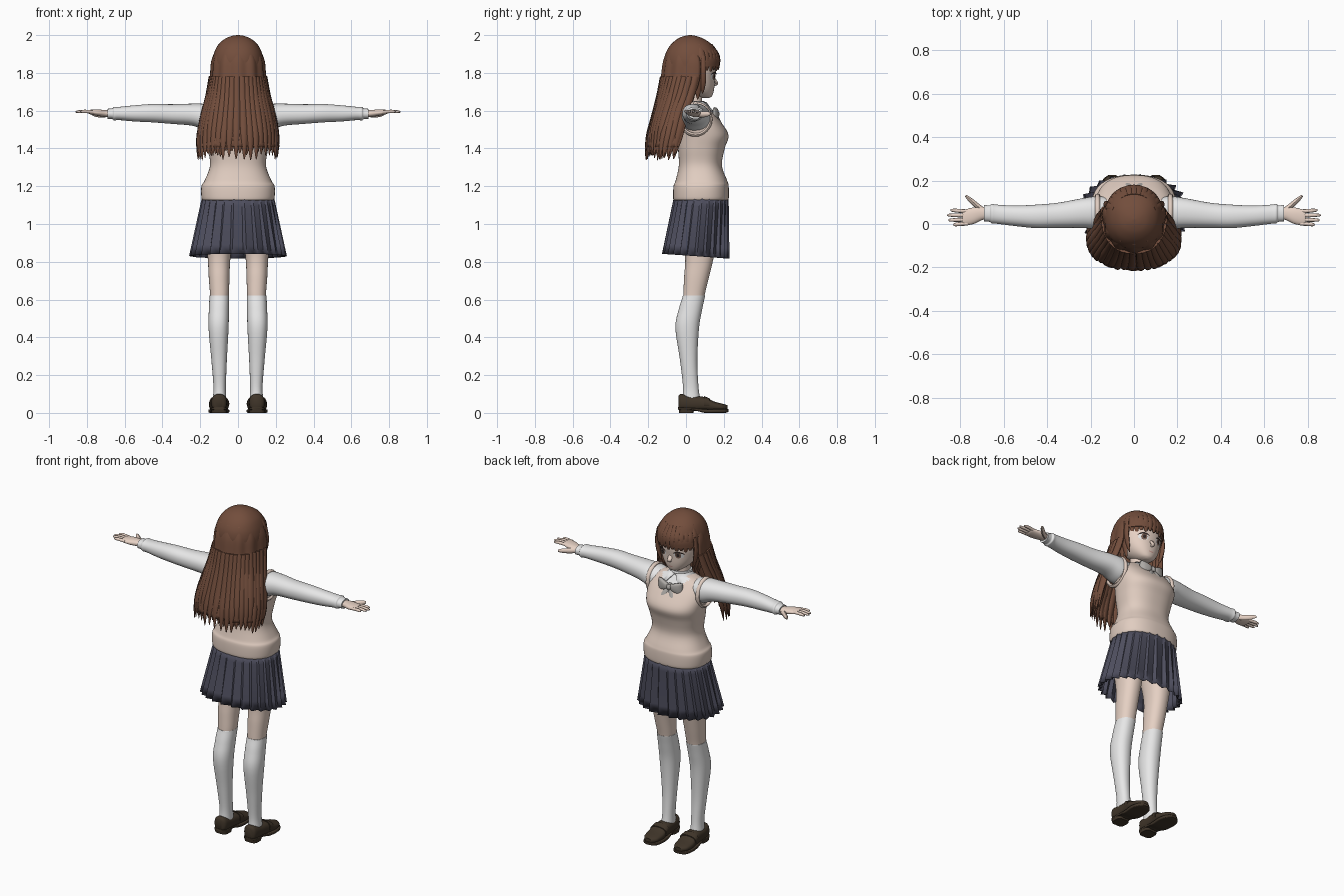
import bpy, bmesh, math, random
from mathutils import Vector
from mathutils.bvhtree import BVHTree

random.seed(4)
if "Cube" in bpy.data.objects:
    bpy.data.objects.remove(bpy.data.objects["Cube"])


def material(name, *rgb):
    m = bpy.data.materials.new(name)
    m.use_nodes = True
    m.diffuse_color = (*rgb, 1)
    m.node_tree.nodes["Principled BSDF"].inputs["Base Color"].default_value = (*rgb, 1)
    return m


HAIR = material("brown hair", .17, .075, .045)
SKIN = material("skin", .82, .66, .57)
WHITE = material("white cloth", .8, .8, .8)
KNIT = material("beige knit", .75, .61, .53)
NAVY = material("navy cloth", .075, .075, .11)
LEATHER = material("dark leather", .05, .035, .022)
BOW = material("grey ribbon", .42, .4, .38)
DARK = material("eye dark", .03, .02, .018)
IRIS = material("eye brown", .2, .12, .09)
LIP = material("lip", .65, .38, .33)


def finish(name, bm, mats, mirror=False, thick=0, angle=50):
    bmesh.ops.recalc_face_normals(bm, faces=bm.faces)
    mesh = bpy.data.meshes.new(name)
    bm.to_mesh(mesh)
    bm.free()
    ob = bpy.data.objects.new(name, mesh)
    bpy.context.collection.objects.link(ob)
    for m in mats:
        mesh.materials.append(m)
    if thick:
        mod = ob.modifiers.new("thickness", "SOLIDIFY")
        mod.thickness, mod.offset = thick, 0
    if mirror:
        ob.modifiers.new("mirror", "MIRROR")
    bpy.ops.object.select_all(action="DESELECT")
    ob.select_set(True)
    bpy.context.view_layer.objects.active = ob
    bpy.ops.object.shade_smooth_by_angle(angle=math.radians(angle))
    return ob


def spline(keys, steps=5):
    """Smooth in-between rows through the key rows."""
    rows = []
    for i in range(len(keys) - 1):
        quad = [keys[max(i - 1, 0)], keys[i], keys[i + 1], keys[min(i + 2, len(keys) - 1)]]
        for s in range(steps):
            t = s / steps
            rows.append([b + .5 * t * (c - a + t * (2*a - 5*b + 4*c - d + t * (3*(b - c) + d - a)))
                         for a, b, c, d in zip(*quad)])
    return rows + [list(keys[-1])]


def power(v, e):
    return math.copysign(abs(v) ** (2 / e), v)


def skin_rings(bm, rings, closed=True, caps=True):
    vs = [[bm.verts.new(p) for p in r] for r in rings]
    n = len(vs[0])
    for a, b in zip(vs, vs[1:]):
        for i in range(n if closed else n - 1):
            j = (i + 1) % n
            bm.faces.new((a[i], a[j], b[j], b[i]))
    if caps:
        bm.faces.new(vs[0])
        bm.faces.new(vs[-1])


def body(name, mat, axis, keys, e=2.2, segs=32, mirror=False, steps=5, bm=None):
    """Loft along an axis; keys are (position, centre, half width, low, high)."""
    own = bm is None
    bm = bm or bmesh.new()
    rings = []
    for t, c, h, lo, hi in spline(keys, steps):
        ring = []
        for k in range(segs):
            a = math.tau * k / segs
            u = c + h * power(math.cos(a), e)
            v = (lo + hi) / 2 + (hi - lo) / 2 * power(math.sin(a), e)
            ring.append({"z": (u, v, t), "x": (t, u, v), "y": (u, t, v)}[axis])
        rings.append(ring)
    skin_rings(bm, rings)
    return finish(name, bm, [mat], mirror) if own else bm


def strand(bm, path, width, thick, centre=(0, 0), tip=.08, root=.7, segs=8):
    """Tapered lock whose flat side faces away from the centre axis."""
    pts = [Vector(p) for p in spline([tuple(p) for p in path], 4)]
    rings = []
    for i, p in enumerate(pts):
        t = i / (len(pts) - 1)
        tan = (pts[min(i + 1, len(pts) - 1)] - pts[max(i - 1, 0)]).normalized()
        out = Vector((p.x - centre[0], p.y - centre[1], 0))
        side = tan.cross(out).normalized()
        out = side.cross(tan)
        s = (root + (1 - root) * min(1, t * 3)) * (1 if t < .5 else tip + (1 - tip) * (1 - (2*t - 1) ** 2))
        rings.append([p + side * width * s * math.cos(math.tau * k / segs)
                      + out * thick * s * math.sin(math.tau * k / segs) for k in range(segs)])
    skin_rings(bm, rings)


# Knitted vest with ribbed hem and white neckline
vest = body("knit_vest", KNIT, "z", [
    (1.125, 0, .18, -.06, .215), (1.135, 0, .193, -.068, .226), (1.2, 0, .194, -.066, .226),
    (1.23, 0, .177, -.055, .218), (1.31, 0, .148, -.038, .19), (1.4, 0, .16, -.042, .205),
    (1.47, 0, .172, -.042, .225), (1.54, 0, .178, -.038, .185), (1.6, 0, .16, -.022, .135),
    (1.63, 0, .1, 0, .11), (1.64, 0, .055, .01, .1)], e=2.4, segs=64)
vest.data.materials.append(WHITE)
for f in vest.data.polygons:
    f.material_index = int(f.center.y > .09 and f.center.z > 1.545 + abs(f.center.x) * .9)

# Sleeves, armhole edges and hands
body("sleeves", WHITE, "x", [
    (.1, .05, .07, 1.49, 1.62), (.17, .052, .076, 1.495, 1.635), (.24, .05, .068, 1.52, 1.637),
    (.35, .04, .058, 1.53, 1.634), (.45, .035, .054, 1.538, 1.635), (.55, .038, .047, 1.543, 1.628),
    (.63, .045, .044, 1.55, 1.62), (.655, .048, .045, 1.548, 1.62), (.665, .048, .038, 1.555, 1.612),
    (.69, .05, .038, 1.556, 1.61)], mirror=True)
bm = bmesh.new()
rings = []
for i in range(33):
    a = math.tau * i / 32
    rings.append([(.168 + .012 * math.cos(b), .05 + (.08 + .01 * math.sin(b)) * math.cos(a),
                   1.555 + (.083 + .01 * math.sin(b)) * math.sin(a)) for b in [math.tau * k / 8 for k in range(8)]])
skin_rings(bm, rings, caps=False)
finish("armhole_edges", bm, [KNIT], True)
bm = body("hands", SKIN, "x", [
    (.67, .05, .026, 1.566, 1.602), (.7, .048, .03, 1.567, 1.603), (.74, .038, .038, 1.572, 1.606),
    (.78, .03, .036, 1.58, 1.605), (.79, .03, .03, 1.585, 1.602)], bm=bmesh.new())
for y, end, drift in ((.058, .845, .006), (.039, .86, .002), (.02, .855, -.002), (.002, .832, -.006)):
    strand(bm, [(.765, y, 1.593), (.81, y + drift / 2, 1.596), (end, y + drift, 1.594)], .009, .009, (0, -9), .5, 1)
strand(bm, [(.69, .06, 1.582), (.73, .09, 1.58), (.775, .13, 1.584)], .016, .012, (0, -9), .4, 1)
finish("hands", bm, [SKIN], True)

# Legs and knee socks
body("legs", SKIN, "z", [
    (.58, .1, .046, -.015, .092), (.63, .098, .05, -.014, .1), (.72, .1, .055, -.01, .122),
    (.83, .1, .061, -.005, .148), (1.0, .095, .083, -.03, .18), (1.12, .085, .083, -.04, .19)], mirror=True)
body("socks", WHITE, "z", [
    (.07, .098, .036, -.02, .075), (.14, .097, .033, -.016, .066), (.28, .1, .041, -.032, .06),
    (.45, .103, .053, -.056, .069), (.55, .101, .053, -.038, .086), (.615, .099, .052, -.018, .1),
    (.622, .099, .052, -.017, .101)], mirror=True)

# Loafers with soles, heels and straps
body("shoes", LEATHER, "y", [
    (-.04, .1, .024, .02, .09), (-.025, .1, .039, .012, .1), (.03, .1, .043, .01, .09),
    (.075, .1, .046, .01, .088), (.11, .1, .05, .01, .08), (.15, .101, .052, .01, .06),
    (.195, .101, .044, .012, .048), (.22, .101, .02, .015, .04)], e=2.5, segs=24, mirror=True)
body("shoe_soles", LEATHER, "y", [
    (-.042, .1, .028, .018, .03), (-.02, .1, .042, .014, .028), (.04, .1, .042, .014, .026),
    (.1, .1, .05, 0, .02), (.16, .101, .055, 0, .02), (.205, .101, .042, 0, .02), (.226, .101, .016, .005, .02)],
    e=6, segs=24, mirror=True)
body("shoe_heels", LEATHER, "z", [(0, .1, .04, -.036, .04), (.025, .1, .042, -.04, .044)], e=3.5, mirror=True)
body("shoe_straps", LEATHER, "y", [(.095, .1, .051, .02, .089), (.125, .1, .054, .02, .077)], e=2.5, mirror=True)

# Knife pleated skirt
bm = bmesh.new()
pleats = 26
rings = []
for s in range(7):
    t = s / 6
    ring = []
    for k in range(pleats * 3):
        a = math.tau * (k // 3 + (0, .12, .88)[k % 3]) / pleats
        bump = (0, .5, -.5)[k % 3] * .022 * (.2 + .8 * t)
        rx, back, front = .186 + .06 * t, -.06 - .055 * t, .222 - .004 * t
        c, s_ = power(math.cos(a), 2.2), power(math.sin(a), 2.2)
        ring.append(((rx + bump) * c, (back + front) / 2 + ((front - back) / 2 + bump) * s_,
                     1.145 - t * (.315 + .012 * s_)))
    rings.append(ring)
skin_rings(bm, rings, caps=False)
finish("pleated_skirt", bm, [NAVY], thick=.004, angle=20)

# Neck, head and nose
body("neck", SKIN, "z", [(1.58, 0, .06, -.015, .09), (1.64, 0, .047, -.005, .085), (1.72, 0, .048, -.01, .09)])
head = body("head", SKIN, "z", [
    (1.668, 0, .018, .085, .125), (1.678, 0, .042, .05, .138), (1.7, 0, .07, .0, .146),
    (1.73, 0, .092, -.03, .151), (1.77, 0, .11, -.06, .154), (1.82, 0, .12, -.08, .16),
    (1.88, 0, .118, -.085, .152), (1.94, 0, .085, -.05, .11), (1.97, 0, .03, 0, .05)], e=2.15, segs=48)
bm = bmesh.new()
strand(bm, [(0, .143, 1.785), (0, .152, 1.762), (0, .163, 1.744), (0, .15, 1.734)], .014, .008, tip=.4, root=.4)
finish("nose", bm, [SKIN])

# Eyes and mouth as thin plates laid on the face
tree = BVHTree.FromPolygons([v.co for v in head.data.vertices], [p.vertices for p in head.data.polygons])


def plate(name, mat, x, z, rx, rz, lift, mirror=True, arch=0):
    bm = bmesh.new()
    rings = []
    for r in (.02, .35, .7, 1):
        ring = []
        for k in range(24):
            a = math.tau * k / 24
            px, pz = x + rx * r * math.cos(a), z + r * rz * math.sin(a) - arch * (r * math.cos(a)) ** 2
            ring.append(tree.ray_cast(Vector((px, 1, pz)), Vector((0, -1, 0)))[0] + Vector((0, lift, 0)))
        rings.append(ring)
    skin_rings(bm, rings, caps=False)
    finish(name, bm, [mat], mirror)


plate("eye_whites", WHITE, .052, 1.782, .027, .019, .0015)
plate("irises", IRIS, .05, 1.782, .016, .019, .003)
plate("pupils", DARK, .05, 1.783, .008, .011, .0045)
plate("eyelashes", DARK, .053, 1.802, .031, .005, .005, arch=.011)
plate("mouth", LIP, 0, 1.703, .017, .0035, .002, mirror=False)

# Shirt collar: band and two turned down points
body("collar_band", WHITE, "z", [(1.6, 0, .075, -.02, .115), (1.63, 0, .064, -.017, .103), (1.652, 0, .056, -.014, .096)])
bm = bmesh.new()
skin_rings(bm, [[(.004, .106, 1.642), (.05, .085, 1.645), (.066, .03, 1.645)],
                [(.05, .148, 1.585), (.085, .115, 1.6), (.098, .03, 1.615)]], closed=False, caps=False)
finish("collar_points", bm, [WHITE], True, thick=.008)

# Ribbon bow
body("bow_loops", BOW, "x", [
    (0, .155, .008, 1.573, 1.593), (.025, .16, .014, 1.562, 1.605), (.06, .154, .014, 1.547, 1.617),
    (.078, .148, .006, 1.545, 1.618)], e=3, segs=16, mirror=True)
body("bow_knot", BOW, "z", [(1.567, 0, .012, .15, .173), (1.583, 0, .015, .147, .178), (1.6, 0, .012, .145, .17)])
bm = bmesh.new()
strand(bm, [(.004, .16, 1.58), (.022, .178, 1.548), (.04, .195, 1.51)], .014, .004, (0, 0), .8, .5)
finish("bow_tails", bm, [BOW], True)

# Hair cap over the crown
body("hair_cap", HAIR, "z", [
    (1.835, 0, .137, -.115, .176), (1.87, 0, .135, -.115, .178), (1.91, 0, .125, -.105, .165),
    (1.95, 0, .104, -.08, .137), (1.98, 0, .07, -.045, .095), (1.995, 0, .035, -.01, .055),
    (2.0, 0, .005, .018, .025)], segs=48)

# Long back hair: rows are (height, centre y, half width, back y)
ROWS = spline([(1.93, .03, .11, -.09), (1.86, .045, .138, -.118), (1.76, .04, .147, -.132), (1.65, .005, .168, -.152),
               (1.55, -.035, .195, -.18), (1.45, -.06, .212, -.205), (1.33, -.09, .218, -.222)], 6)


def hair_point(angle, z, swell=0):
    _, c, rx, back = min(ROWS, key=lambda r: abs(r[0] - z))
    return Vector(((rx + swell) * power(math.sin(angle), 2.3), c - (c - back + swell) * power(math.cos(angle), 2.3), z))


bm = bmesh.new()
rings = []
for z, *_ in ROWS:
    if z > 1.4:
        rings.append([hair_point(math.radians(a), z, -.006 + .004 * math.cos(math.radians(a * 12)))
                      for a in range(-98, 99, 4)])
skin_rings(bm, rings, closed=False, caps=False)
finish("back_hair", bm, [HAIR], thick=.012)

# Separate locks at the ends, the fringe and beside the face
bm = bmesh.new()
for layer in range(2):
    for i in range(23):
        a = math.radians(-96 + 192 * (i + .4 * layer) / 22.4)
        end = 1.335 + random.uniform(0, .035) + .02 * layer
        top = (1.78, 1.62)[layer]
        path = [hair_point(a, top + (end - top) * t, -.008 * layer) for t in (0, .25, .5, .75, 1)]
        path[-1] *= .97
        path[-1].z = end
        strand(bm, path, .023, .012)
finish("hair_ends", bm, [HAIR])
bm = bmesh.new()
for i in range(13):
    a = math.radians(-66 + 11 * i)
    s, c = math.sin(a), math.cos(a)
    strand(bm, [(.1 * s, .03 + .105 * c, 1.95), (.128 * s, .03 + .138 * c, 1.9), (.134 * s, .03 + .145 * c, 1.86),
                (.13 * s, .03 + .14 * c, 1.815 - .012 * abs(s) + .008 * (i % 2))], .019, .007, (0, .03), .35)
finish("fringe", bm, [HAIR])
bm = bmesh.new()
for y, end, w in ((.035, 1.64, .025), (.065, 1.66, .024), (.09, 1.69, .017)):
    strand(bm, [(.122, y, 1.89), (.131, y, 1.82), (.123, y, 1.75), (.105, y - .003, end)], w, .01, (0, y), .1)
finish("side_locks", bm, [HAIR], True)
